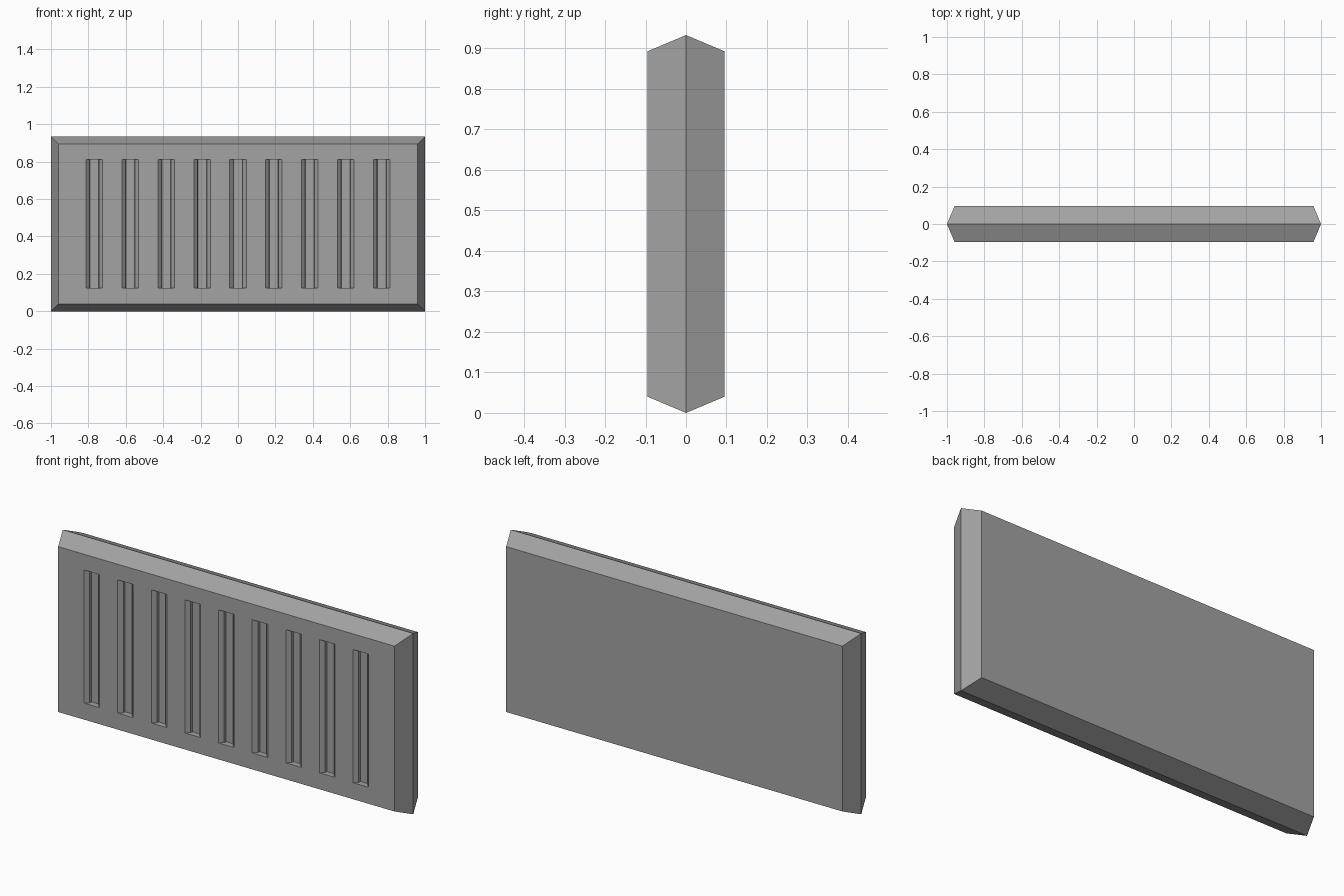
import bpy, bmesh

if "Cube" in bpy.data.objects:
    bpy.data.objects.remove(bpy.data.objects["Cube"])

H = 0.933           # overall height
D = 0.095           # half thickness
B = 0.04            # edge chamfer inset


def loft(name, rings):
    """Closed solid through rectangular rings (half width, z low, z high, y, x centre)."""
    bm = bmesh.new()
    loops = []
    for hw, z0, z1, y, cx in rings:
        loops.append([bm.verts.new((cx + sx * hw, y, z))
                      for sx, z in ((-1, z0), (1, z0), (1, z1), (-1, z1))])
    for a, b in zip(loops, loops[1:]):
        for i in range(4):
            j = (i + 1) % 4
            bm.faces.new((a[i], a[j], b[j], b[i]))
    bm.faces.new(loops[0])
    bm.faces.new(loops[-1][::-1])
    bmesh.ops.recalc_face_normals(bm, faces=bm.faces)
    mesh = bpy.data.meshes.new(name)
    bm.to_mesh(mesh)
    bm.free()
    obj = bpy.data.objects.new(name, mesh)
    bpy.context.collection.objects.link(obj)
    return obj


# Panel slab, widest at the middle so every edge is chamfered
panel = loft("panel", [(1 - B, B, H - B, -D, 0), (1, 0, H, 0, 0), (1 - B, B, H - B, D, 0)])
grey = bpy.data.materials.new("dark_grey")
grey.diffuse_color = (0.37, 0.37, 0.37, 1)
grey.use_nodes = True
grey.node_tree.nodes["Principled BSDF"].inputs["Base Color"].default_value = grey.diffuse_color
panel.data.materials.append(grey)

# Nine vertical slots cut into the front: sloped lips, then steep inner walls
Z0, Z1 = 0.125, 0.812
cutters = []
for i in range(9):
    x = (i - 4) * 0.192
    cutter = loft("slot_cutter", [
        (0.064, Z0, Z1, -D - 0.018, x),
        (0.025, Z0, Z1, -D + 0.018, x),
        (0.023, Z0, Z1, -D + 0.031, x)])
    cutter.data.materials.append(grey)
    cutters.append(cutter)
for cutter in cutters:
    mod = panel.modifiers.new("slot", 'BOOLEAN')
    mod.operation = 'DIFFERENCE'
    mod.solver = 'EXACT'
    mod.object = cutter

# Bake the cuts and drop the cutters
bpy.context.view_layer.objects.active = panel
panel.select_set(True)
for mod in list(panel.modifiers):
    bpy.ops.object.modifier_apply(modifier=mod.name)
for cutter in cutters:
    bpy.data.objects.remove(cutter)
